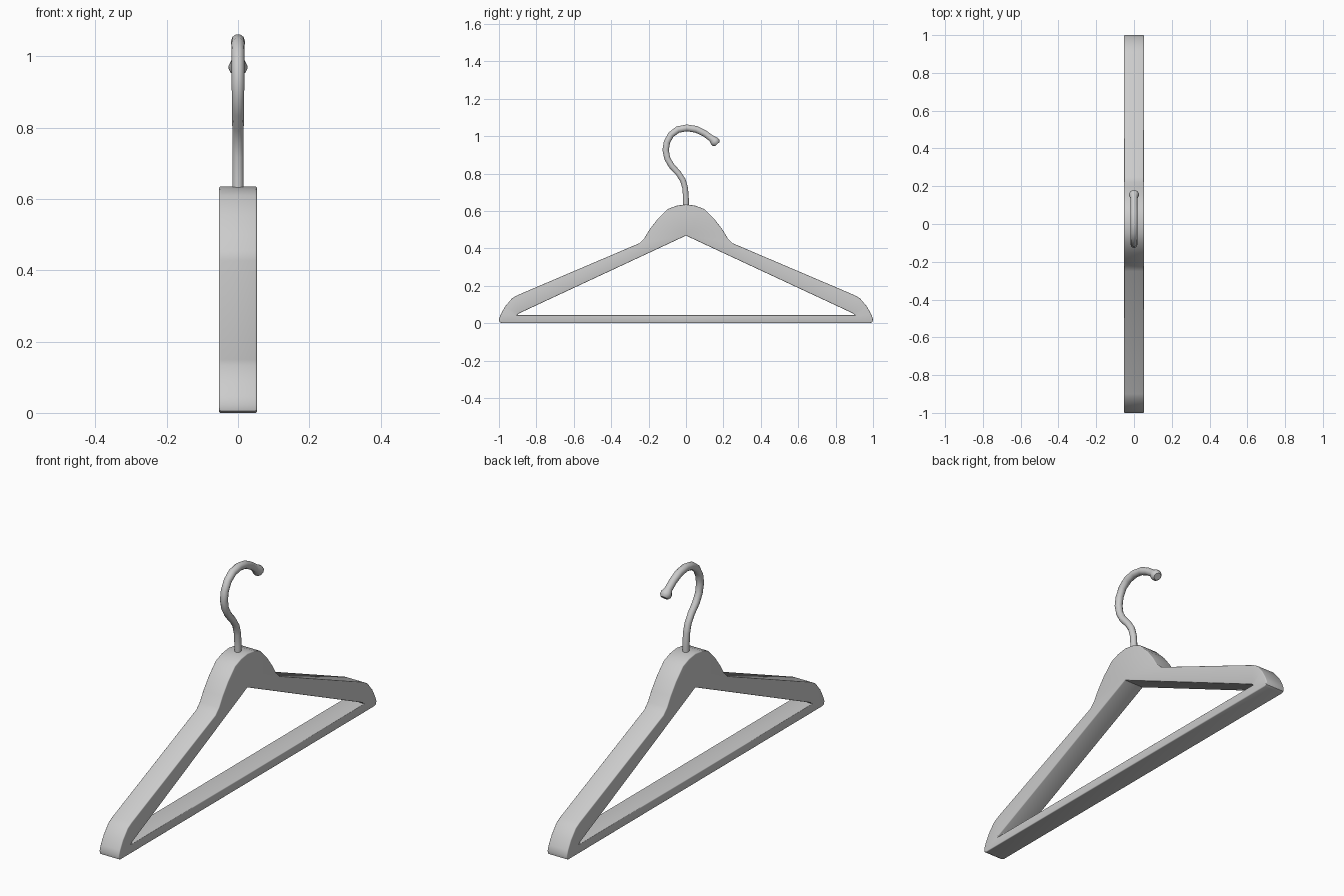
import bpy, bmesh, math

if "Cube" in bpy.data.objects:
    bpy.data.objects.remove(bpy.data.objects["Cube"])

HALF_WIDTH = 0.053


def smooth(ob, angle):
    bpy.ops.object.select_all(action='DESELECT')
    ob.select_set(True)
    bpy.context.view_layer.objects.active = ob
    bpy.ops.object.shade_smooth_by_angle(angle=math.radians(angle))


# Wooden frame: half outline (y, z), outer edge then inner opening
outline = [(0, 0.635), (0.05, 0.628), (0.098, 0.61), (0.153, 0.555), (0.195, 0.5),
           (0.222, 0.455), (0.25, 0.427), (0.9, 0.15), (0.93, 0.133), (0.968, 0.088),
           (0.99, 0.048), (1.0, 0.022), (0.997, 0.006), (0.985, 0), (0, 0),
           (0, 0.043), (0.903, 0.043), (0.895, 0.051), (0, 0.468)]
bm = bmesh.new()
right = [bm.verts.new((-HALF_WIDTH, y, z)) for y, z in outline]
left = [v if v.co.y == 0 else bm.verts.new((v.co.x, -v.co.y, v.co.z)) for v in right]
caps = [bm.faces.new(right), bm.faces.new(left[::-1])]
ext = bmesh.ops.extrude_face_region(bm, geom=caps, use_keep_orig=True)
for v in ext['geom']:
    if isinstance(v, bmesh.types.BMVert):
        v.co.x = HALF_WIDTH
# drop any wall left inside on the centre plane
inner = [f for f in bm.faces if all(abs(v.co.y) < 1e-5 for v in f.verts)]
bmesh.ops.delete(bm, geom=inner, context='FACES_ONLY')
bmesh.ops.recalc_face_normals(bm, faces=bm.faces[:])

# Rounded rims on both flat sides
rim = [e for e in bm.edges if len(e.link_faces) == 2
       and abs(e.verts[0].co.x - e.verts[1].co.x) < 1e-5
       and e.calc_face_angle() > 1.0]
bmesh.ops.bevel(bm, geom=rim, offset=0.014, offset_type='OFFSET', segments=3,
                profile=0.5, affect='EDGES', clamp_overlap=True)
bmesh.ops.triangulate(bm, faces=[f for f in bm.faces if len(f.verts) > 4])
mesh = bpy.data.meshes.new("hanger_frame")
bm.to_mesh(mesh)
bm.free()
frame = bpy.data.objects.new("hanger_frame", mesh)
bpy.context.collection.objects.link(frame)
smooth(frame, 35)

# Metal hook with rounded knob: path points (y, z, radius)
path = [(0, 0.6, 0.016), (0, 0.66, 0.016), (-0.004, 0.72, 0.016), (-0.016, 0.763, 0.016),
        (-0.04, 0.8, 0.016), (-0.078, 0.842, 0.017), (-0.1, 0.88, 0.017),
        (-0.109, 0.925, 0.018), (-0.102, 0.968, 0.018), (-0.08, 1.008, 0.018),
        (-0.043, 1.035, 0.019), (0.005, 1.044, 0.019), (0.055, 1.036, 0.019),
        (0.1, 1.014, 0.018), (0.136, 0.988, 0.018), (0.151, 0.974, 0.026),
        (0.16, 0.965, 0.026), (0.167, 0.957, 0.018)]
curve = bpy.data.curves.new("hook", 'CURVE')
curve.dimensions = '3D'
curve.bevel_depth = 1.0
curve.bevel_resolution = 3
curve.use_fill_caps = True
spline = curve.splines.new('POLY')
spline.points.add(len(path) - 1)
for p, (y, z, r) in zip(spline.points, path):
    p.co = (0, y, z, 1)
    p.radius = r
hook = bpy.data.objects.new("hook", curve)
bpy.context.collection.objects.link(hook)
bpy.ops.object.select_all(action='DESELECT')
hook.select_set(True)
bpy.context.view_layer.objects.active = hook
bpy.ops.object.convert(target='MESH')
smooth(bpy.context.view_layer.objects.active, 50)
